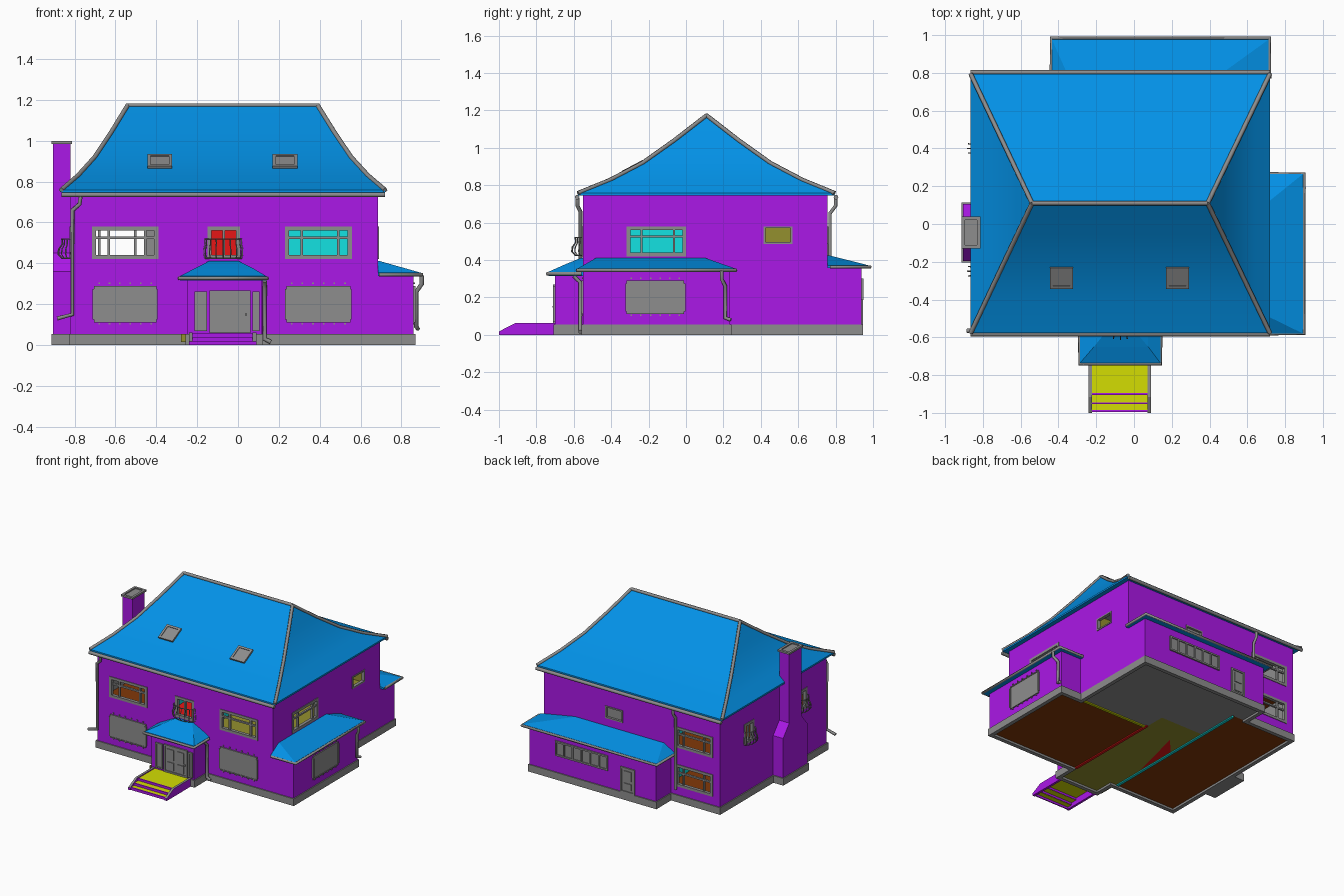
import bpy, bmesh, math

cube = bpy.data.objects.get("Cube")
if cube:
    bpy.data.objects.remove(cube, do_unlink=True)


def material(name, *rgb):
    lin = [((c / 255 + 0.055) / 1.055) ** 2.4 for c in rgb] + [1]
    m = bpy.data.materials.new(name)
    m.use_nodes = True
    m.diffuse_color = lin
    m.node_tree.nodes["Principled BSDF"].inputs["Base Color"].default_value = lin
    return m


PURPLE = material("purple wall", 172, 24, 232)
BLUE = material("blue roof", 0, 150, 238)
GRAY = material("gray trim", 141, 141, 141)
YELLOW = material("yellow tread", 212, 222, 0)
CYAN = material("cyan partition", 20, 226, 226)
RED = material("red partition", 242, 24, 24)
BROWN = material("brown floor", 130, 56, 8)
OLIVE = material("olive floor", 148, 144, 46)


def finish(name, bm, *mats):
    bmesh.ops.recalc_face_normals(bm, faces=bm.faces)
    mesh = bpy.data.meshes.new(name)
    bm.to_mesh(mesh)
    bm.free()
    for m in mats:
        mesh.materials.append(m)
    ob = bpy.data.objects.new(name, mesh)
    bpy.context.collection.objects.link(ob)
    return ob


def extrude(bm, faces, shift):
    """Pull a copy of the faces along shift and return the new faces."""
    new = bmesh.ops.extrude_face_region(bm, geom=faces, use_keep_orig=True)["geom"]
    bmesh.ops.translate(bm, vec=shift, verts=[g for g in new if isinstance(g, bmesh.types.BMVert)])
    return [g for g in new if isinstance(g, bmesh.types.BMFace)]


def loft(name, rings, mat):
    """Stack of rectangles (x0, x1, y0, y1, z), closed at both ends."""
    bm = bmesh.new()
    rows = [[bm.verts.new(p) for p in ((a, c, z), (b, c, z), (b, d, z), (a, d, z))]
            for a, b, c, d, z in rings]
    for lo, hi in zip(rows, rows[1:]):
        for i in range(4):
            j = (i + 1) % 4
            bm.faces.new((lo[i], lo[j], hi[j], hi[i]))
    bm.faces.new(rows[0])
    bm.faces.new(rows[-1])
    bmesh.ops.dissolve_degenerate(bm, dist=1e-5, edges=bm.edges)
    bmesh.ops.remove_doubles(bm, verts=bm.verts, dist=1e-5)
    return finish(name, bm, mat)


def box(name, a, b, c, d, z0, z1, mat):
    return loft(name, [(a, b, c, d, z0), (a, b, c, d, z1)], mat)


# Wall frame: u runs along a wall, d sticks out of it
BASE = {"front": -0.55, "back": 0.757, "left": 0.685, "right": -0.82}


def at(side, u, d, z, base=None):
    base = BASE[side] if base is None else base
    out = base + d if side in ("back", "left") else base - d
    return (u, out, z) if side in ("front", "back") else (out, u, z)


def plates(name, side, rects, mat, base=None):
    """One object of boxes (u0, u1, z0, z1, d0, d1) lying on a wall."""
    bm = bmesh.new()
    for u0, u1, z0, z1, d0, d1 in rects:
        p, q = at(side, u0, d0, z0, base), at(side, u1, d1, z1, base)
        for v in bmesh.ops.create_cube(bm, size=1)["verts"]:
            v.co = [(p[i] + q[i]) / 2 + v.co[i] * (q[i] - p[i]) for i in range(3)]
    return finish(name, bm, mat)


def border(u0, u1, z0, z1, w, d0, d1):
    return [(u0, u1, z0, z0 + w, d0, d1), (u0, u1, z1 - w, z1, d0, d1),
            (u0, u0 + w, z0, z1, d0, d1), (u1 - w, u1, z0, z1, d0, d1)]


def tubes(name, paths, radius):
    cu = bpy.data.curves.new(name, "CURVE")
    cu.dimensions = "3D"
    cu.bevel_depth, cu.bevel_resolution, cu.use_fill_caps = radius, 1, True
    for path in paths:
        s = cu.splines.new("POLY")
        s.points.add(len(path) - 1)
        for pt, co in zip(s.points, path):
            pt.co = (*co, 1)
    cu.materials.append(GRAY)
    bpy.context.collection.objects.link(bpy.data.objects.new(name, cu))


def room_slot(x, y):
    """Slot of the room lining: gray, red, cyan or olive."""
    if x < -0.29:
        return 1
    return 2 if x < 0.09 else 3 if y < 0.25 else 4


def wall(name, side, u0, u1, holes):
    """Wall panel with openings, thickened inward and lined per room."""
    splits = (-0.29, 0.09) if side in ("front", "back") else (0.25,)
    us = sorted({u0, u1, *splits, *[h[0] for h in holes], *[h[1] for h in holes]})
    zs = sorted({0.05, 0.75, *[h[2] for h in holes], *[h[3] for h in holes]})
    bm = bmesh.new()
    for a, b in zip(us, us[1:]):
        for c, d in zip(zs, zs[1:]):
            if not any(h[0] <= a and b <= h[1] and h[2] <= c and d <= h[3] for h in holes):
                bm.faces.new([bm.verts.new(at(side, u, 0, z)) for u, z in ((a, c), (b, c), (b, d), (a, d))])
    bmesh.ops.remove_doubles(bm, verts=bm.verts, dist=1e-5)
    inward = [q - p for p, q in zip(at(side, 0, 0, 0), at(side, 0, -0.025, 0))]
    for f in extrude(bm, bm.faces[:], inward):
        f.material_index = room_slot(*f.calc_center_median().xy)
    finish(name, bm, PURPLE, GRAY, RED, CYAN, OLIVE)


def window(name, side, u0, u1, z0, z1, w, bars=(), transom=None):
    rects = border(u0, u1, z0, z1, w, -0.02, 0.005)
    rects += [(u0 + f * (u1 - u0) - 0.006, u0 + f * (u1 - u0) + 0.006, z0, z1, -0.015, 0) for f in bars]
    if transom:
        rects.append((u0, u1, transom - 0.006, transom + 0.006, -0.015, 0))
    plates(name, side, rects, GRAY)


# Main walls and their windows: (u0, u1, z0, z1)
UP = (0.42, 0.58)
wins = {
    "front": [(-0.714, -0.39, *UP), (-0.15, 0.01, *UP), (0.23, 0.557, *UP)],
    "back": [(-0.76, -0.44, *UP), (-0.76, -0.44, 0.12, 0.29), (0.01, 0.16, 0.485, 0.58)],
    "left": [(-0.318, 0, *UP), (0.415, 0.57, 0.485, 0.58)],
    "right": [(-0.31, -0.19, *UP), (0.34, 0.46, *UP)],
}
for side, holes in wins.items():
    lo, hi = (-0.82, 0.685) if side in ("front", "back") else (-0.55, 0.757)
    wall(side + "_wall", side, lo, hi, holes)
    for i, h in enumerate(holes):
        wide = h[1] - h[0] > 0.3
        small = h[3] - h[2] < 0.1
        window(f"{side}_window_{i}", side, *h, 0.01 if small else 0.02,
               bars=(0.25, 0.8) if wide else () if small else (0.5,),
               transom=h[2] + 0.105 if wide else None)
plates("back_window_pane", "back", [(*wins["back"][2], -0.018, -0.012)], GRAY)

# Upper floors, ceiling and partitions
box("upper_brown_floor", -0.795, -0.3, -0.525, 0.73, 0.375, 0.385, BROWN)
box("upper_hall_floor", -0.28, 0.08, -0.525, 0.73, 0.375, 0.385, RED)
box("upper_olive_floor", 0.1, 0.66, -0.525, 0.73, 0.375, 0.385, OLIVE)
box("ceiling", -0.795, 0.66, -0.525, 0.73, 0.73, 0.738, GRAY)
box("hall_partition", -0.3, -0.28, -0.525, 0.73, 0.008, 0.73, CYAN)
box("stair_partition", 0.08, 0.1, -0.525, 0.25, 0.008, 0.73, RED)
box("hall_back_wall", -0.28, 0.08, 0.1, 0.12, 0.06, 0.73, RED)
box("cyan_room_side", 0.1, 0.11, -0.525, 0.25, 0.385, 0.73, CYAN)
box("cyan_room_back", 0.1, 0.66, 0.24, 0.25, 0.385, 0.73, CYAN)
box("olive_room_side", 0.09, 0.1, 0.25, 0.73, 0.385, 0.73, OLIVE)
box("olive_room_front", 0.1, 0.66, 0.25, 0.26, 0.385, 0.73, OLIVE)

# Plinth: footprint ring
bm = bmesh.new()
foot = bm.faces.new([bm.verts.new((x, y, 0)) for x, y in (
    (-0.828, -0.558), (-0.258, -0.558), (-0.258, -0.708), (0.123, -0.708), (0.123, -0.558), (0.868, -0.558),
    (0.868, 0.243), (0.69, 0.243), (0.69, 0.945), (-0.408, 0.945), (-0.408, 0.765), (-0.828, 0.765))])
foot.normal_update()
bmesh.ops.inset_region(bm, faces=[foot], thickness=0.03, use_boundary=True, use_even_offset=True)
bmesh.ops.delete(bm, geom=[foot], context="FACES")
extrude(bm, bm.faces[:], (0, 0, 0.055))
finish("plinth", bm, GRAY)
box("chimney_plinth", -0.913, -0.82, -0.203, 0.113, 0, 0.055, GRAY)

# Ground slabs inside the ring
for name, a, b, c, d, mat in (
        ("large_room_slab", 0.1, 0.845, -0.535, 0.22, BROWN), ("long_room_slab", -0.805, -0.3, -0.535, 0.74, BROWN),
        ("hall_slab", -0.28, 0.08, -0.685, 0.4, OLIVE), ("garage_slab", 0.08, 0.665, 0.24, 0.92, GRAY),
        ("garage_slab_inner", -0.28, 0.08, 0.4, 0.92, GRAY), ("garage_slab_end", -0.385, -0.28, 0.74, 0.92, GRAY)):
    box(name, a, b, c, d, 0.016, 0.054, mat)
box("slab_strip", 0.1, 0.66, 0.22, 0.24, 0.008, 0.05, YELLOW)
bm = bmesh.new()
bm.faces.new([bm.verts.new((x, y, 0.012)) for x, y in ((-0.27, -0.25), (-0.27, 0.08), (-0.16, 0.2))])
finish("stair_underside", bm, RED)

# Extensions and porch bodies
box("side_extension", 0.685, 0.86, -0.55, 0.235, 0.05, 0.35, PURPLE)
box("back_extension", -0.4, 0.685, 0.757, 0.937, 0.05, 0.37, PURPLE)
box("porch_body", -0.25, 0.115, -0.7, -0.55, 0.05, 0.33, PURPLE)

# Main roof with flared eaves, hip and ridge tiles
EAVE, RIDGE = (-0.865, 0.72, -0.578, 0.795), (-0.54, 0.39, 0.11, 0.11)
rings = [(*EAVE, 0.745)]
for t, z in ((0, 0.758), (0.25, 0.828), (0.5, 0.918), (0.75, 1.04), (1, 1.173)):
    rings.append((*[a + (b - a) * t for a, b in zip(EAVE, RIDGE)], z))
roof = loft("main_roof", rings, BLUE)
bpy.ops.object.select_all(action="DESELECT")
roof.select_set(True)
bpy.context.view_layer.objects.active = roof
bpy.ops.object.shade_smooth_by_angle(angle=math.radians(30))
hips = [[(r[i], r[j], r[4]) for r in rings[1:]] for i in (0, 1) for j in (2, 3)]
tubes("hip_and_ridge_tiles", hips + [[hips[0][-1], hips[2][-1]]], 0.012)

# Lean-to roofs
loft("side_roof", [(0.685, 0.895, -0.58, 0.265, 0.338), (0.685, 0.895, -0.58, 0.265, 0.354),
                   (0.685, 0.69, -0.48, 0.1, 0.412)], BLUE)
loft("back_roof", [(-0.435, 0.715, 0.757, 0.978, 0.358), (-0.435, 0.715, 0.757, 0.978, 0.371),
                   (-0.34, 0.42, 0.757, 0.765, 0.425)], BLUE)
loft("porch_roof", [(-0.285, 0.139, -0.735, -0.55, 0.315), (-0.285, 0.139, -0.735, -0.55, 0.337),
                    (-0.212, 0.075, -0.65, -0.55, 0.375), (-0.14, 0.0, -0.56, -0.55, 0.412)], BLUE)

# Gutters
tubes("main_gutters", [[(-0.865, y, 0.736), (0.72, y, 0.736)] for y in (-0.582, 0.802)], 0.013)
tubes("low_gutters", [
    [(0.69, -0.58, 0.345), (0.9, -0.58, 0.345), (0.9, 0.265, 0.345), (0.69, 0.265, 0.345)],
    [(-0.437, 0.77, 0.363), (-0.437, 0.985, 0.363), (0.717, 0.985, 0.363), (0.717, 0.77, 0.363)],
    [(-0.287, -0.56, 0.327), (-0.287, -0.742, 0.327), (0.141, -0.742, 0.327), (0.141, -0.56, 0.327)]], 0.01)

# Downpipes
tubes("downpipes", [
    [(-0.77, -0.58, 0.73), (-0.775, -0.58, 0.69), (-0.81, -0.565, 0.66), (-0.81, -0.565, 0.15), (-0.885, -0.565, 0.13)],
    [(-0.45, 0.8, 0.73), (-0.45, 0.8, 0.69), (-0.45, 0.77, 0.65), (-0.45, 0.77, 0.1)],
    [(0.9, 0.19, 0.34), (0.9, 0.19, 0.3), (0.872, 0.21, 0.26), (0.872, 0.21, 0.09), (0.88, 0.24, 0.08)],
    [(0.13, -0.6, 0.315), (0.13, -0.565, 0.28), (0.13, -0.565, 0.03), (0.16, -0.565, 0.015)]], 0.011)

# Chimney with shoulders and cap
loft("chimney", [(-0.905, -0.82, -0.195, 0.105, 0.05), (-0.905, -0.82, -0.195, 0.105, 0.36),
                 (-0.905, -0.82, -0.12, 0.03, 0.45), (-0.905, -0.82, -0.12, 0.03, 0.985)], PURPLE)
plates("chimney_cap", "front", [(-0.913, -0.812, 0.984, 0.99, -0.04, 0.13)]
       + [(u, u + 0.018, 0.99, 0.998, -0.04, 0.13) for u in (-0.913, -0.83)]
       + [(-0.913, -0.812, 0.99, 0.998, d, d + 0.018) for d in (-0.04, 0.112)], GRAY, base=0)

# Skylights lying on the front slope
for i, x in enumerate((-0.383, 0.23)):
    sky = plates(f"skylight_{i}", "front", border(-0.061, 0.061, -0.062, 0.062, 0.016, -0.02, 0.007)
                 + [(-0.045, 0.045, -0.046, 0.046, -0.015, 0.002)], GRAY, base=0)
    sky.location = (x, -0.285, 0.899)
    sky.rotation_euler.x = -math.radians(62)

# Closed shutters with bolts and side rails
for i, (side, u0, u1, base) in enumerate((("front", -0.705, -0.4, None), ("front", 0.237, 0.55, None),
                                          ("left", -0.318, -0.01, 0.86))):
    rects = [(u0, u1, 0.11, 0.29, 0, 0.005)] + border(u0, u1, 0.11, 0.29, 0.008, 0, 0.009)
    rects += [(u - 0.006, u + 0.006, 0.125, 0.275, 0, 0.012) for u in (u0, u1)]
    for k in range(6):
        u = u0 + (k + 0.5) * (u1 - u0) / 6
        rects += [(u - 0.004, u + 0.004, z, z + 0.008, 0, 0.007) for z in (0.1, 0.298)]
    plates(f"shutter_{i}", side, rects, GRAY, base)

# Front door with sidelights
door = border(-0.14, 0.062, 0.058, 0.268, 0.012, 0, 0.011) + [(-0.13, 0.055, 0.06, 0.26, 0, 0.004)]
door += [(u, u + 0.055, z, z + h, 0, 0.009) for u in (-0.11, -0.025) for z, h in ((0.08, 0.06), (0.16, 0.08))]
door += [(0.035, 0.045, 0.145, 0.155, 0, 0.015)]
for u0, u1 in ((-0.212, -0.152), (0.07, 0.105)):
    door += border(u0, u1, 0.068, 0.262, 0.01, 0, 0.01) + [(u0, u1, 0.07, 0.26, 0, 0.004)]
plates("front_door", "front", door, GRAY, -0.7)

# Back door and strip window
strip = [(0.01, 0.46, 0.185, 0.3, 0, 0.003)] + border(0.01, 0.46, 0.185, 0.3, 0.012, 0, 0.011)
strip += [(0.01 + k * 0.075 - 0.006, 0.01 + k * 0.075 + 0.006, 0.185, 0.3, 0, 0.011) for k in range(1, 6)]
plates("strip_window", "back", strip, GRAY, 0.937)
plates("back_door", "back", border(-0.22, -0.1, 0.056, 0.25, 0.012, 0, 0.01)
       + [(-0.22, -0.1, 0.056, 0.25, 0, 0.003), (-0.19, -0.13, 0.15, 0.225, 0, 0.009),
          (-0.19, -0.13, 0.08, 0.13, 0, 0.009)], GRAY, 0.937)

# Bellied balcony railings
ANGLES = [math.pi * k / 8 for k in range(9)]
for i, (side, mid, half) in enumerate((("front", -0.072, 0.095), ("right", -0.25, 0.065), ("right", 0.4, 0.065))):
    def rail(a, s, z):
        return at(side, mid - math.cos(a) * half * (0.8 + 0.2 * s), math.sin(a) * 0.062 * s, z)
    paths = [[rail(a, s, z) for s, z in ((0.7, 0.425), (1, 0.445), (0.95, 0.47), (0.65, 0.495), (0.7, 0.52))]
             for a in ANGLES]
    paths += [[rail(a, 0.7, z) for a in ANGLES] for z in (0.425, 0.52)]
    tubes(f"balcony_railing_{i}", paths, 0.003)

# Entrance steps, open below, between sloped cheeks
for y, end, z in ((-0.99, -0.95, 0.02), (-0.95, -0.9, 0.038), (-0.9, -0.7, 0.055)):
    box("step_riser", -0.225, 0.075, y - 0.004, y + 0.004, z - 0.02, z + 0.001, PURPLE)
    box("step_tread", -0.225, 0.075, y + 0.004, end, z - 0.004, z, YELLOW)
for x in (-0.24, 0.072):
    bm = bmesh.new()
    cheek = bm.faces.new([bm.verts.new((x, y, z)) for y, z in
                          ((-1, 0), (-0.7, 0), (-0.7, 0.062), (-0.915, 0.062), (-1, 0.018))])
    extrude(bm, [cheek], (0.018, 0, 0))
    bmesh.ops.recalc_face_normals(bm, faces=bm.faces)
    for f in bm.faces:
        f.material_index = int(f.normal.z > 0.5)
    finish("step_cheek", bm, PURPLE, GRAY)
